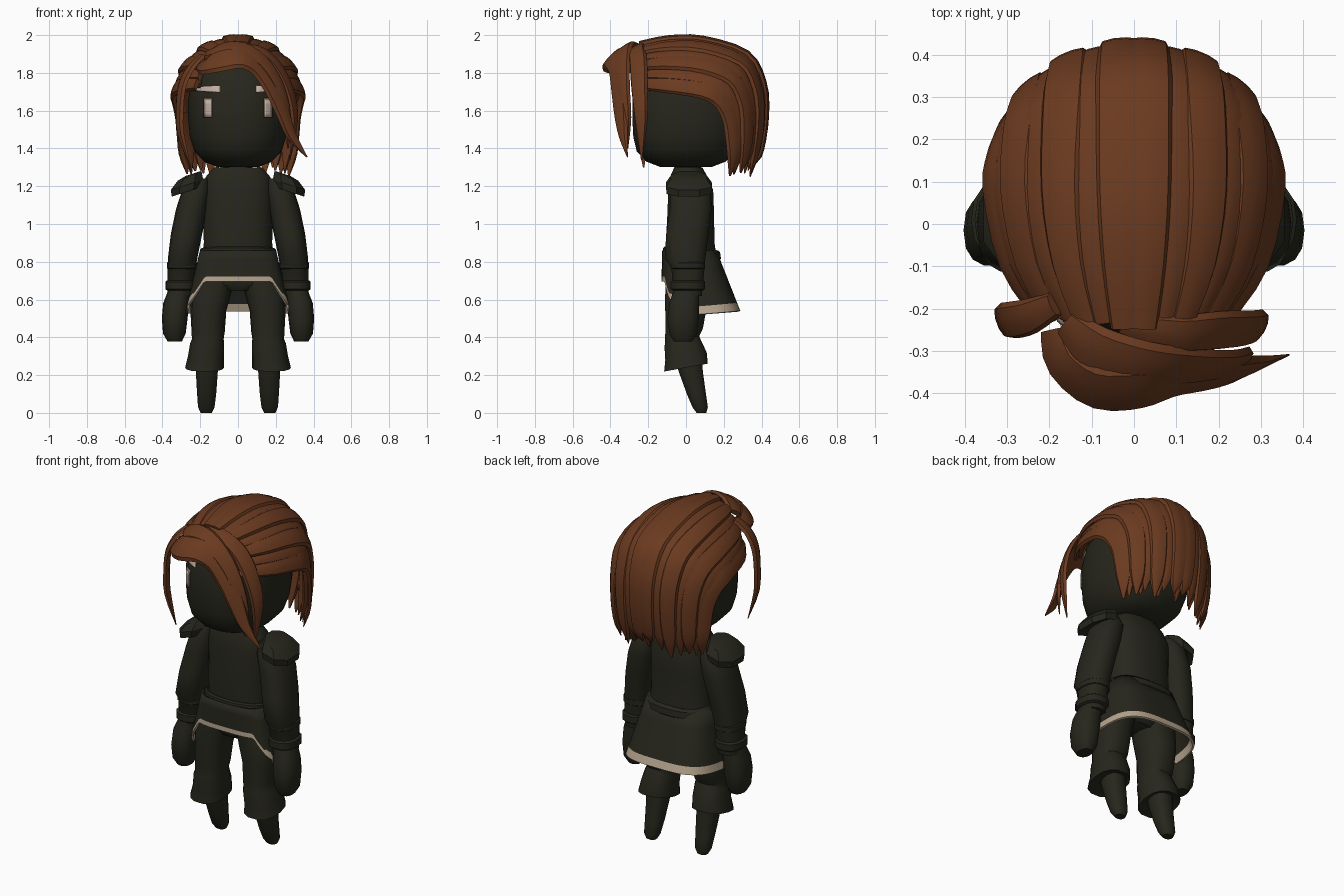
import bpy, bmesh, math, random
from mathutils import Vector

if "Cube" in bpy.data.objects:
    bpy.data.objects.remove(bpy.data.objects["Cube"])

random.seed(4)


def material(name, rgb):
    m = bpy.data.materials.new(name)
    m.diffuse_color = (*rgb, 1)
    m.use_nodes = True
    m.node_tree.nodes["Principled BSDF"].inputs["Base Color"].default_value = m.diffuse_color
    return m


CLOTH = material("dark_cloth", (0.0195, 0.0195, 0.012))
HAIR = material("auburn_hair", (0.146, 0.0425, 0.0142))
TRIM = material("beige_trim", (0.47, 0.375, 0.27))
EYE = material("pale_eye", (0.57, 0.45, 0.38))
EDGE = material("eye_edge", (0.25, 0.18, 0.135))


def grid(name, rows, mat, closed=True, caps=True, mirror=False, solid=0, angle=40):
    """Skin a list of equal-length rows of points."""
    bm = bmesh.new()
    vs = [[bm.verts.new(p) for p in row] for row in rows]
    n = len(rows[0])
    for a, b in zip(vs, vs[1:]):
        for i in range(n if closed else n - 1):
            j = (i + 1) % n
            bm.faces.new((a[i], a[j], b[j], b[i]))
    if closed and caps:
        bm.faces.new(vs[0])
        bm.faces.new(vs[-1])
    bmesh.ops.recalc_face_normals(bm, faces=bm.faces)
    me = bpy.data.meshes.new(name)
    bm.to_mesh(me)
    bm.free()
    me.materials.append(mat)
    ob = bpy.data.objects.new(name, me)
    bpy.context.collection.objects.link(ob)
    if mirror:
        ob.modifiers.new("mirror", 'MIRROR').use_mirror_merge = False
    if solid:
        mod = ob.modifiers.new("thickness", 'SOLIDIFY')
        mod.thickness, mod.offset = solid, 0
    bpy.ops.object.select_all(action='DESELECT')
    ob.select_set(True)
    bpy.context.view_layer.objects.active = ob
    bpy.ops.object.shade_smooth_by_angle(angle=math.radians(angle))
    return ob


def power(v, p):
    return math.copysign(abs(v) ** (2 / p), v)


def tube(name, secs, mat=CLOTH, n=14, p=2.4, mirror=False, sx=0, sy=0, angle=40):
    """Stack of rounded sections (z, cx, cy, rx, ry), tilted by sx and sy."""
    rows = []
    for z, cx, cy, rx, ry in secs:
        row = []
        for k in range(n):
            t = math.tau * (k + 0.5) / n
            dx, dy = rx * power(math.sin(t), p), -ry * power(math.cos(t), p)
            row.append((cx + dx, cy + dy, z + sx * dx + sy * dy))
        rows.append(row)
    return grid(name, rows, mat, mirror=mirror, angle=angle)


# Head
HEAD = [(1.303, 0, 0, .11, .14), (1.33, 0, 0, .18, .21), (1.385, 0, 0, .232, .262),
        (1.46, 0, 0.005, .256, .285), (1.55, 0, .01, .265, .295), (1.65, 0, .01, .265, .295),
        (1.75, 0, .015, .25, .275), (1.85, 0, .02, .205, .23), (1.92, 0, .03, .11, .13)]
tube("head", HEAD, n=32, p=2.3)


def face_point(x, z, off):
    for a, b in zip(HEAD, HEAD[1:]):
        if a[0] <= z <= b[0]:
            f = (z - a[0]) / (b[0] - a[0])
            cy, rx, ry = (a[i] + f * (b[i] - a[i]) for i in (2, 3, 4))
    return (x, cy - ry * (1 - abs(x / rx) ** 2.3) ** (1 / 2.3) - off, z)


def face_plate(name, x0, x1, z0, z1, off, mat, taper=0):
    """Curved plate on the face; taper narrows its outer end."""
    rows = []
    for j in range(5):
        row = []
        for i in range(7):
            f, g = i / 6, j / 4 - .5
            z = (z0 + z1) / 2 + (z1 - z0) * g * (1 - taper * f)
            row.append(face_point(x0 + (x1 - x0) * f, z, off))
        rows.append(row)
    grid(name, rows, mat, closed=False, mirror=True, solid=.006)


# Eyes and brows
face_plate("eye_rims", .138, .18, 1.564, 1.667, .004, EDGE)
face_plate("eyes", .143, .172, 1.566, 1.655, .008, EYE)
face_plate("brows", .095, .23, 1.696, 1.734, .006, EYE, taper=.45)

# Neck, torso and belt
tube("neck", [(1.22, 0, .01, .08, .075), (1.34, 0, .01, .075, .07)])
tube("torso", [(.82, 0, .03, .19, .135), (.9, 0, .022, .183, .13), (1.05, 0, .025, .185, .125),
               (1.18, 0, .025, .187, .12), (1.25, 0, .015, .172, .1), (1.3, 0, .012, .13, .075)], n=20)
tube("belt", [(.82, 0, .03, .2, .15), (.828, 0, .03, .207, .157), (.862, 0, .03, .203, .152),
              (.87, 0, .03, .195, .142)], n=20, sy=-.08)


# Tunic skirt, short in front and long at the back, with a pale hem
def skirt_point(t, z):
    s, c = power(math.sin(t), 3.4), -power(math.cos(t), 3.4)
    f = (.86 - z) / .33
    return Vector(((.195 + .08 * f) * s, (.12 + .008 * f if c < 0 else .155 + .13 * f) * c, z))


def hem_height(t):
    p = skirt_point(t, .6)
    if p.y < 0:
        drop = min(max((abs(p.x) - .195) / .06, 0), 1)
        return .695 - .13 * drop - (.045 * (1 + p.y / .125) if drop == 1 else 0)
    return .515 + .025 * p.y / .28


rows = []
for level in range(5):
    row = []
    for k in range(72):
        t = math.tau * k / 72
        hem = hem_height(t)
        top = hem + (.027 if hem > .6 else .042)
        z = hem if level == 4 else .86 + (top - .86) * level / 3
        row.append(skirt_point(t, z))
    rows.append(row)
skirt = grid("tunic_skirt", rows, CLOTH, caps=False, solid=.012, angle=25)
skirt.data.materials.append(TRIM)
for f in skirt.data.polygons:
    f.material_index = int(f.index >= 72 * 3)
    f.use_smooth = f.material_index == 0

# Trousers and boots
tube("hips", [(.645, 0, 0, .1, .08), (.68, 0, 0, .19, .105), (.83, 0, .02, .18, .12)], n=18)
tube("trouser_legs", [(.74, .11, 0, .1, .105), (.64, .142, 0, .108, .113), (.54, .157, 0, .095, .112),
                      (.43, .158, -.01, .088, .102), (.39, .16, -.02, .084, .092), (.37, .163, -.018, .09, .098),
                      (.30, .17, 0, .095, .112), (.24, .177, 0, .103, .118), (.25, .175, 0, .075, .085)],
     mirror=True, sy=.18)
tube("boots", [(.32, .165, .01, .066, .075), (.22, .165, .025, .06, .066), (.1, .166, .055, .052, .052),
               (.03, .168, .075, .045, .042), (0, .168, .082, .03, .026)], mirror=True, n=12)

# Arms, bracer bands, hands and shoulder pads
tube("arms", [(1.24, .2, .02, .05, .07), (1.18, .22, .025, .075, .108), (1.08, .245, .025, .083, .113),
              (.95, .272, .008, .083, .115), (.82, .293, -.005, .078, .11), (.77, .298, .01, .074, .09),
              (.62, .306, .01, .066, .075)], mirror=True)
for name, z, cx, h in (("upper_bracer_bands", .78, .297, .022), ("lower_bracer_bands", .675, .305, .027)):
    tube(name, [(z - h, cx, .01, .07, .082), (z - h + .008, cx, .01, .08, .093),
                (z + h - .008, cx, .01, .08, .093), (z + h, cx, .01, .07, .082)], mirror=True)
tube("hands", [(.67, .307, .005, .055, .065), (.58, .328, -.01, .068, .08), (.5, .335, -.015, .068, .085),
               (.42, .337, -.015, .06, .075), (.378, .335, -.015, .038, .05)], mirror=True)
tube("shoulder_pads", [(1.18, .268, .015, .075, .105), (1.17, .272, .015, .084, .125),
                       (1.208, .27, .015, .092, .13), (1.25, .255, .015, .068, .1),
                       (1.268, .235, .015, .045, .07)], mirror=True, n=8, p=2.3, sx=-.32, angle=25)


# Hair locks: lens-shaped strips that follow a smoothed path
def smooth_path(pts, steps=3):
    out = []
    for i in range(len(pts) - 1):
        a, b, c, d = (pts[min(max(i + k, 0), len(pts) - 1)] for k in (-1, 0, 1, 2))
        for s in range(steps):
            t = s / steps
            out.append(.5 * (2 * b + (c - a) * t + (2 * a - 5 * b + 4 * c - d) * t * t
                             + (3 * b - a - 3 * c + d) * t ** 3))
    return out + [pts[-1]]


def lock(name, pts, widths, thick, centre=(0, .02, 1.6)):
    path = smooth_path([Vector(p) for p in pts])
    wide = smooth_path([Vector((w, 0, 0)) for w in widths])
    rows = []
    for i, p in enumerate(path):
        tan = (path[min(i + 1, len(path) - 1)] - path[max(i - 1, 0)]).normalized()
        out = p - Vector(centre)
        out = (out - tan * out.dot(tan)).normalized()
        side = tan.cross(out)
        w = wide[i].x
        t = thick * min(1, w / .03)
        rows.append([p + side * w * u + out * t * v for u, v in
                     ((-1, -.6), (-.8, .55), (-.3, .9), (.3, .9), (.8, .55), (1, -.6), (0, -.9))])
    grid(name, rows, HAIR, angle=28)


def hair_line(a, grow=0.0, tip=0.0):
    """Path over the skull at sideways angle a, from hairline to nape."""
    u, c = math.sin(a), math.cos(a)
    b = c ** 1.25
    pts = [(.215 * u, -.245 + .03 * abs(u), 1.70 + .25 * c), (.295 * u, -.09, 1.69 + .29 * c),
           (.332 * u, .09, 1.665 + .312 * c), (.318 * u, .17 + .15 * b, 1.62 + .282 * c),
           (.30 * u, .215 + .192 * b, 1.54 + .21 * c), (.292 * u, .23 + .19 * b, 1.45 + .13 * c),
           (.285 * u, .235 + .16 * b, 1.37 + .03 * c), (.268 * u, .215 + .145 * b, 1.26 + tip)]
    mid = Vector((0, .02, 1.6))
    return [Vector(p) + (Vector(p) - mid).normalized() * grow for p in pts]


# Under-layer that closes the gaps between the locks
shell = [smooth_path(hair_line(math.radians(-84 + 12 * i), -.012)[:7]) for i in range(15)]
grid("hair_underlayer", shell, HAIR, closed=False, solid=.02)

# Swept-back locks, wide raised ones beside narrow sunken ones, symmetric about the crown
for i in range(14):
    k = i - 6.5
    raised = int(abs(k)) % 2 == 0
    a = math.radians(k * 12.5)
    base = (.03, .042, .05, .053, .05, .046, .038, .005)
    lock(f"swept_lock_{i + 1}", hair_line(a, .008 if raised else -.004, random.uniform(-.01, .08)),
         [w * (1.08 if raised else .9) for w in base], .014)

# Narrow tips filling the nape
for i in range(7):
    a = math.radians((i - 3) * 25)
    lock(f"nape_lock_{i + 1}", hair_line(a, -.02, .01)[4:], (.05, .05, .035, .005), .018)

# Fringe locks swept from the parting
FRINGE = {
    "fringe_forelock": ([(-.195, -.25, 1.84), (-.17, -.33, 1.845), (-.09, -.39, 1.868), (.02, -.39, 1.88),
                         (.11, -.37, 1.83), (.185, -.36, 1.72), (.24, -.35, 1.59), (.285, -.335, 1.47),
                         (.365, -.31, 1.355)], (.035, .062, .075, .07, .06, .055, .045, .03, .004)),
    "fringe_upper_lock": ([(-.16, -.235, 1.9), (-.09, -.30, 1.925), (.02, -.335, 1.925), (.13, -.34, 1.86),
                           (.215, -.335, 1.73), (.26, -.32, 1.56), (.265, -.31, 1.4)],
                          (.04, .065, .065, .052, .042, .032, .004)),
    "fringe_right_lock": ([(-.03, -.235, 1.945), (.1, -.26, 1.925), (.2, -.255, 1.85), (.27, -.25, 1.72),
                           (.3, -.24, 1.56), (.275, -.235, 1.34)], (.03, .045, .05, .046, .036, .004)),
    "fringe_left_lock": ([(-.19, -.19, 1.89), (-.25, -.22, 1.83), (-.295, -.23, 1.74), (-.31, -.23, 1.62),
                          (-.305, -.23, 1.48), (-.25, -.225, 1.3)], (.03, .042, .045, .042, .034, .004)),
}
for name, (pts, widths) in FRINGE.items():
    lock(name, pts, widths, .015, (0, -.12, 1.62))
